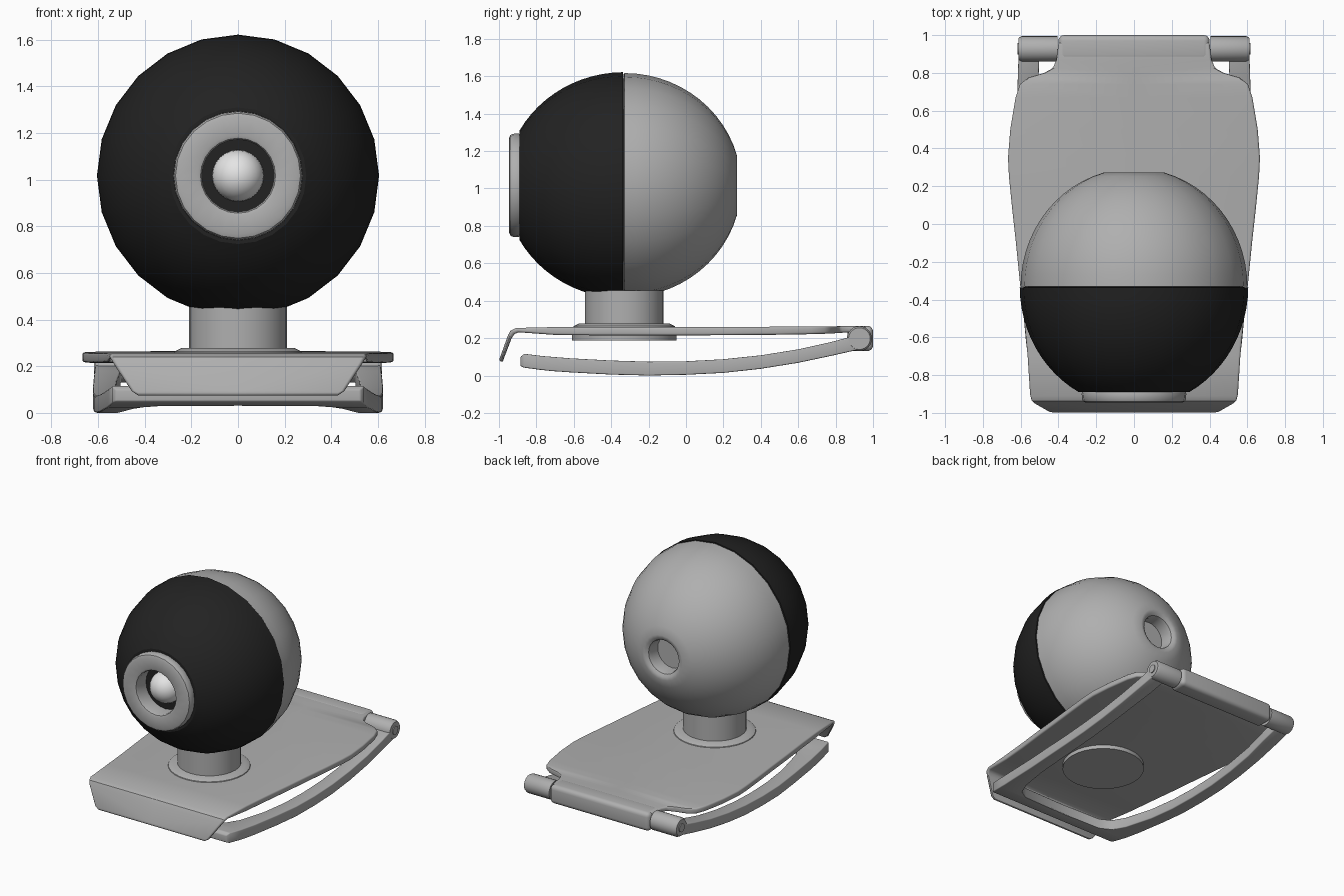
import bpy, bmesh, math

if "Cube" in bpy.data.objects:
    bpy.data.objects.remove(bpy.data.objects["Cube"])


def material(name, r, g, b):
    m = bpy.data.materials.new(name)
    m.diffuse_color = (r, g, b, 1)
    m.use_nodes = True
    m.node_tree.nodes["Principled BSDF"].inputs["Base Color"].default_value = m.diffuse_color
    return m


GREY = material("satin_grey", 0.43, 0.43, 0.43)
BLACK = material("matte_black", 0.016, 0.016, 0.016)
LIGHT = material("pale_lens", 0.78, 0.78, 0.78)
CY, CZ, R = -0.33, 1.017, 0.605      # ball centre and radius


def finish(name, bm, mat, bevel=0, mirror=False, segments=3):
    bmesh.ops.recalc_face_normals(bm, faces=bm.faces)
    if mirror:                       # open the side on the mirror plane
        inner = [f for f in bm.faces if all(abs(v.co.x) < 1e-4 for v in f.verts)]
        bmesh.ops.delete(bm, geom=inner, context='FACES')
    me = bpy.data.meshes.new(name)
    bm.to_mesh(me)
    bm.free()
    me.materials.append(mat)
    ob = bpy.data.objects.new(name, me)
    bpy.context.collection.objects.link(ob)
    if mirror:
        ob.modifiers.new("mirror", 'MIRROR')
    if bevel:
        b = ob.modifiers.new("bevel", 'BEVEL')
        b.width, b.segments, b.limit_method = bevel, segments, 'ANGLE'
        b.angle_limit = math.radians(35)
    return ob


def lathe(name, profile, axis, centre, mat, segs=24):
    """Turn (radius, height) points around an axis through centre."""
    bm = bmesh.new()
    rings = []
    for r, h in profile:
        ring = []
        for i in range(segs if r > 0 else 1):
            t = 2 * math.pi * i / segs
            a, b = r * math.sin(t), r * math.cos(t)
            p = {'X': (h, a, b), 'Y': (a, h, b), 'Z': (a, b, h)}[axis]
            ring.append(bm.verts.new([c + q for c, q in zip(centre, p)]))
        rings.append(ring)
    for p, q in zip(rings, rings[1:]):
        for i in range(segs):
            j = (i + 1) % segs
            quad = [p[i % len(p)], p[j % len(p)], q[j % len(q)], q[i % len(q)]]
            bm.faces.new(list(dict.fromkeys(quad)))
    return finish(name, bm, mat)


def loft(name, sections, mat, bevel):
    """Skin four-point sections, cap the ends and mirror across x."""
    bm = bmesh.new()
    rows = [[bm.verts.new(p) for p in s] for s in sections]
    for p, q in zip(rows, rows[1:]):
        for i in range(4):
            j = (i + 1) % 4
            bm.faces.new((p[i], p[j], q[j], q[i]))
    bm.faces.new(rows[0])
    bm.faces.new(rows[-1])
    return finish(name, bm, mat, bevel, True)


def ellipse(a, y0, y1, n, r=R):
    """Ball outline as (radius, offset) points between two offsets."""
    t0, t1 = math.asin(y0 / a), math.asin(y1 / a)
    ts = [t0 + (t1 - t0) * i / n for i in range(n + 1)]
    return [(r * math.cos(t), a * math.sin(t)) for t in ts]


# Ball: black front shell with lens recess, grey rear shell with round socket
ball = (0, CY, CZ)
lathe("front_shell", [(0.57, -0.004)] + ellipse(0.64, -0.006, -0.56, 12)
      + [(0.17, -0.56), (0.16, -0.5), (0, -0.5)], 'Y', ball, BLACK)
lathe("rear_shell", [(0.57, -0.003)] + ellipse(0.625, 0, 0.602, 13, 0.6)
      + [(0.14, 0.598), (0.122, 0.585), (0.115, 0.56), (0.115, 0.49), (0, 0.49)],
      'Y', ball, GREY)

# Lens ring and lens
lathe("lens_ring", [(0.272, -0.55), (0.277, -0.57), (0.275, -0.597), (0.268, -0.61),
      (0.252, -0.616), (0.175, -0.616), (0.161, -0.611), (0.155, -0.598),
      (0.155, -0.505)], 'Y', ball, GREY)
lens = [(0.112 * math.sin(math.pi * i / 12), -0.49 - 0.112 * math.cos(math.pi * i / 12))
        for i in range(13)]
lens[0], lens[-1] = (0, -0.602), (0, -0.378)
lathe("lens", lens, 'Y', ball, LIGHT)

# Swivel neck, collar and underside disc
foot = (0, CY, 0)
lathe("neck", [(0, 0.2), (0.21, 0.2), (0.21, 0.455), (0, 0.455)], 'Z', foot, GREY, 32)
lathe("neck_collar", [(0, 0.25), (0.275, 0.25), (0.27, 0.264), (0.24, 0.279), (0, 0.279)],
      'Z', foot, GREY, 32)
lathe("underside_disc", [(0, 0.23), (0.28, 0.23), (0.28, 0.187), (0, 0.187)],
      'Z', foot, GREY, 32)

# Top plate with folded front lip: y and z on top, y and z below, half width
plate = [(-1.0, 0.078, -0.98, 0.07, 0.425), (-0.995, 0.095, -0.974, 0.09, 0.455),
         (-0.952, 0.215, -0.932, 0.2, 0.53), (-0.938, 0.24, -0.917, 0.222, 0.543),
         (-0.91, 0.254, -0.895, 0.231, 0.55), (-0.7, 0.259, -0.7, 0.217, 0.563),
         (-0.5, 0.259, -0.5, 0.215, 0.582), (-0.3, 0.259, -0.3, 0.215, 0.605),
         (-0.1, 0.259, -0.1, 0.215, 0.625), (0.1, 0.259, 0.1, 0.215, 0.647),
         (0.25, 0.26, 0.25, 0.216, 0.662), (0.35, 0.26, 0.35, 0.217, 0.667),
         (0.5, 0.261, 0.5, 0.218, 0.655), (0.67, 0.262, 0.67, 0.221, 0.627),
         (0.74, 0.263, 0.74, 0.223, 0.603), (0.775, 0.263, 0.775, 0.225, 0.56),
         (0.8, 0.263, 0.8, 0.226, 0.475), (0.825, 0.264, 0.825, 0.228, 0.43),
         (0.87, 0.264, 0.87, 0.23, 0.41), (0.96, 0.264, 0.96, 0.23, 0.4)]
loft("top_plate", [[(0, a, b), (w, a, b), (w, c, d), (0, c, d)]
                   for a, b, c, d, w in plate], GREY, 0.012)

# Rolled hinge edge at the back of the plate
bm = bmesh.new()
bmesh.ops.create_cube(bm, size=1)
for v in bm.verts:
    v.co = (v.co.x * 0.8, 0.932 + v.co.y * 0.136, 0.198 + v.co.z * 0.135)
finish("plate_hinge_roll", bm, GREY, 0.03, segments=4)

# Curved lower clip frame: y, bottom, top, inner x, outer x
frame = [(-0.885, 0.05, 0.1, 0, 0.525), (-0.865, 0.042, 0.116, 0, 0.54),
         (-0.775, 0.03, 0.105, 0, 0.553), (-0.765, 0.029, 0.104, 0.33, 0.555),
         (-0.72, 0.024, 0.1, 0.4, 0.56), (-0.62, 0.017, 0.092, 0.445, 0.572),
         (-0.4, 0.005, 0.08, 0.49, 0.592), (-0.2, 0.0, 0.074, 0.51, 0.61),
         (0.0, 0.004, 0.076, 0.52, 0.618), (0.2, 0.014, 0.087, 0.525, 0.622),
         (0.4, 0.036, 0.108, 0.525, 0.622), (0.6, 0.068, 0.14, 0.52, 0.62),
         (0.78, 0.106, 0.18, 0.505, 0.615), (0.93, 0.14, 0.22, 0.5, 0.61)]
loft("clip_frame", [[(i, y, t), (o, y, t), (o, y, b), (i, y, b)]
                    for y, b, t, i, o in frame], GREY, 0.014)

# Hinge barrels and pins
for side, s in (("left", -1), ("right", 1)):
    at = (0, 0.927, 0.197)
    lathe(side + "_hinge_barrel", [(0, 0.405 * s), (0.067, 0.405 * s), (0.067, 0.595 * s),
          (0.058, 0.612 * s), (0, 0.612 * s)], 'X', at, GREY)
    lathe(side + "_hinge_pin", [(0.03, 0.6 * s), (0.03, 0.618 * s), (0, 0.618 * s)],
          'X', at, GREY, 16)

# Apply modifiers, then smooth with sharp edges kept
bpy.ops.object.select_all(action='SELECT')
bpy.context.view_layer.objects.active = bpy.data.objects["top_plate"]
bpy.ops.object.convert(target='MESH')
bpy.ops.object.shade_smooth_by_angle(angle=math.radians(32))
